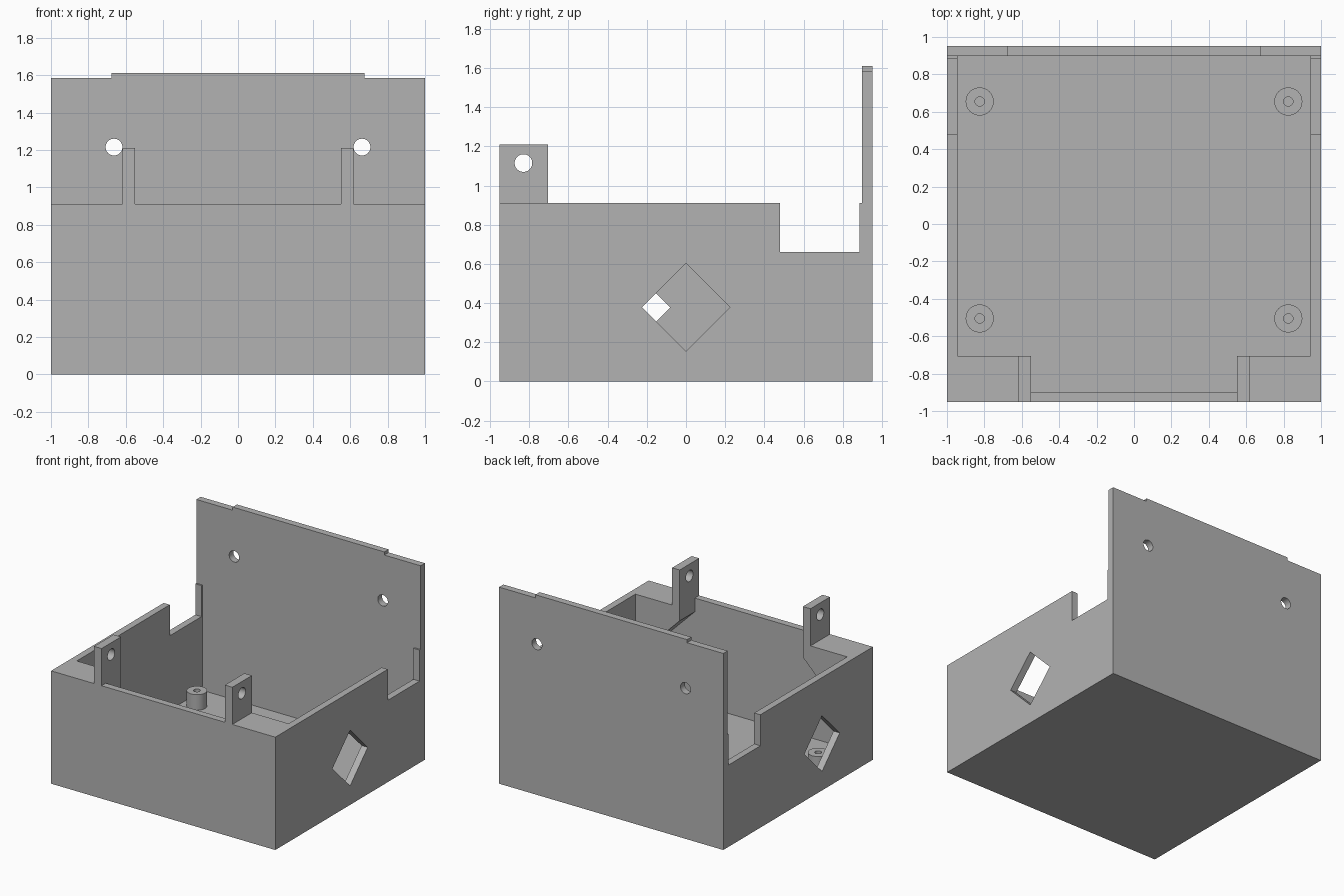
import bpy, bmesh
from math import pi
from mathutils import Matrix, Vector

if "Cube" in bpy.data.objects:
    bpy.data.objects.remove(bpy.data.objects["Cube"])

grey = bpy.data.materials.new("plain grey")
grey.use_nodes = True
grey.diffuse_color = (0.45, 0.45, 0.45, 1)
grey.node_tree.nodes["Principled BSDF"].inputs["Base Color"].default_value = grey.diffuse_color

HALF_X, HALF_Y = 1.0, 0.953
WALL, FLOOR, RIM = 0.055, 0.06, 0.91
BACK = HALF_Y - WALL


def finish(name, bm):
    bmesh.ops.recalc_face_normals(bm, faces=bm.faces)
    mesh = bpy.data.meshes.new(name)
    bm.to_mesh(mesh)
    bm.free()
    mesh.materials.append(grey)
    obj = bpy.data.objects.new(name, mesh)
    bpy.context.collection.objects.link(obj)
    return obj


def prism(name, points, axis, start, end):
    """Extrude a profile along x (points are y, z) or along y (points are x, z)."""
    bm = bmesh.new()
    place = (lambda a, b: (start, a, b)) if axis == "x" else (lambda a, b: (a, start, b))
    face = bm.faces.new([bm.verts.new(place(a, b)) for a, b in points])
    moved = bmesh.ops.extrude_face_region(bm, geom=[face])["geom"]
    shift = Vector((end - start, 0, 0) if axis == "x" else (0, end - start, 0))
    bmesh.ops.translate(bm, vec=shift, verts=[v for v in moved if isinstance(v, bmesh.types.BMVert)])
    return finish(name, bm)


def box(name, x0, x1, y0, y1, z0, z1):
    return prism(name, [(x0, z0), (x1, z0), (x1, z1), (x0, z1)], "y", y0, y1)


def cylinder(name, centre, radius, depth, axis="z"):
    turn = {"x": Matrix.Rotation(pi / 2, 4, "Y"), "y": Matrix.Rotation(pi / 2, 4, "X"),
            "z": Matrix.Identity(4)}[axis]
    bm = bmesh.new()
    bmesh.ops.create_cone(bm, cap_ends=True, segments=40, radius1=radius, radius2=radius,
                          depth=depth, matrix=Matrix.Translation(centre) @ turn)
    return finish(name, bm)


def combine(target, tool, operation):
    """Apply a boolean and discard the tool object."""
    tool.hide_render = True
    mod = target.modifiers.new("combine", "BOOLEAN")
    mod.operation, mod.object, mod.solver = operation, tool, "EXACT"
    bpy.context.view_layer.update()
    graph = bpy.context.evaluated_depsgraph_get()
    mesh = bpy.data.meshes.new_from_object(target.evaluated_get(graph))
    target.modifiers.clear()
    target.data = mesh
    bpy.data.objects.remove(tool)


def smooth(obj):
    bpy.ops.object.select_all(action="DESELECT")
    obj.select_set(True)
    bpy.context.view_layer.objects.active = obj
    bpy.ops.object.shade_smooth_by_angle(angle=pi / 6)


# Case: side outline with rim notch and tall back, hollowed out
outline = [(-HALF_Y, 0), (HALF_Y, 0), (HALF_Y, 1.61), (BACK, 1.61), (BACK, RIM),
           (0.885, RIM), (0.885, 0.66), (0.48, 0.66), (0.48, RIM), (-HALF_Y, RIM)]
case = prism("case", outline, "x", -HALF_X, HALF_X)
inner = HALF_X - WALL
combine(case, box("cavity", -inner, inner, -HALF_Y + WALL, BACK, FLOOR, 2), "DIFFERENCE")

for side in (-1, 1):
    # Front corner bracket: upright tab, flat top and sloped underside
    bracket = [(0.55, 0.80), (0.55, 1.21), (0.617, 1.21), (0.617, RIM), (0.97, RIM), (0.97, 0.38)]
    combine(case, prism("bracket", [(side * x, z) for x, z in bracket], "y",
                        -HALF_Y, -0.705), "UNION")
    combine(case, cylinder("tab_hole", (side * 0.58, -0.83, 1.115), 0.045, 0.3, "x"), "DIFFERENCE")

    # Back wall: lowered top corners and screw holes
    ends = sorted((side * 0.677, side * 1.2))
    combine(case, box("top_step", *ends, 0.8, 1.1, 1.585, 1.8), "DIFFERENCE")
    combine(case, cylinder("wall_hole", (side * 0.663, BACK, 1.215), 0.045, 0.4, "y"), "DIFFERENCE")

    # Diamond window in each side wall
    mid, size, height = (0 if side > 0 else -0.305), 0.225, 0.378
    diamond = [(mid - size, height), (mid, height - size), (mid + size, height), (mid, height + size)]
    combine(case, prism("window", diamond, "x", side * 0.9, side * 1.1), "DIFFERENCE")

    # Mounting posts on the floor
    for end, y in (("front", -0.505), ("back", 0.655)):
        name = f"{end}_{'left' if side > 0 else 'right'}_post"
        post = cylinder(name, (side * 0.825, y, FLOOR + 0.0625), 0.075, 0.125)
        combine(post, cylinder("bore", (side * 0.825, y, 0.2), 0.025, 0.27), "DIFFERENCE")
        smooth(post)

smooth(case)
